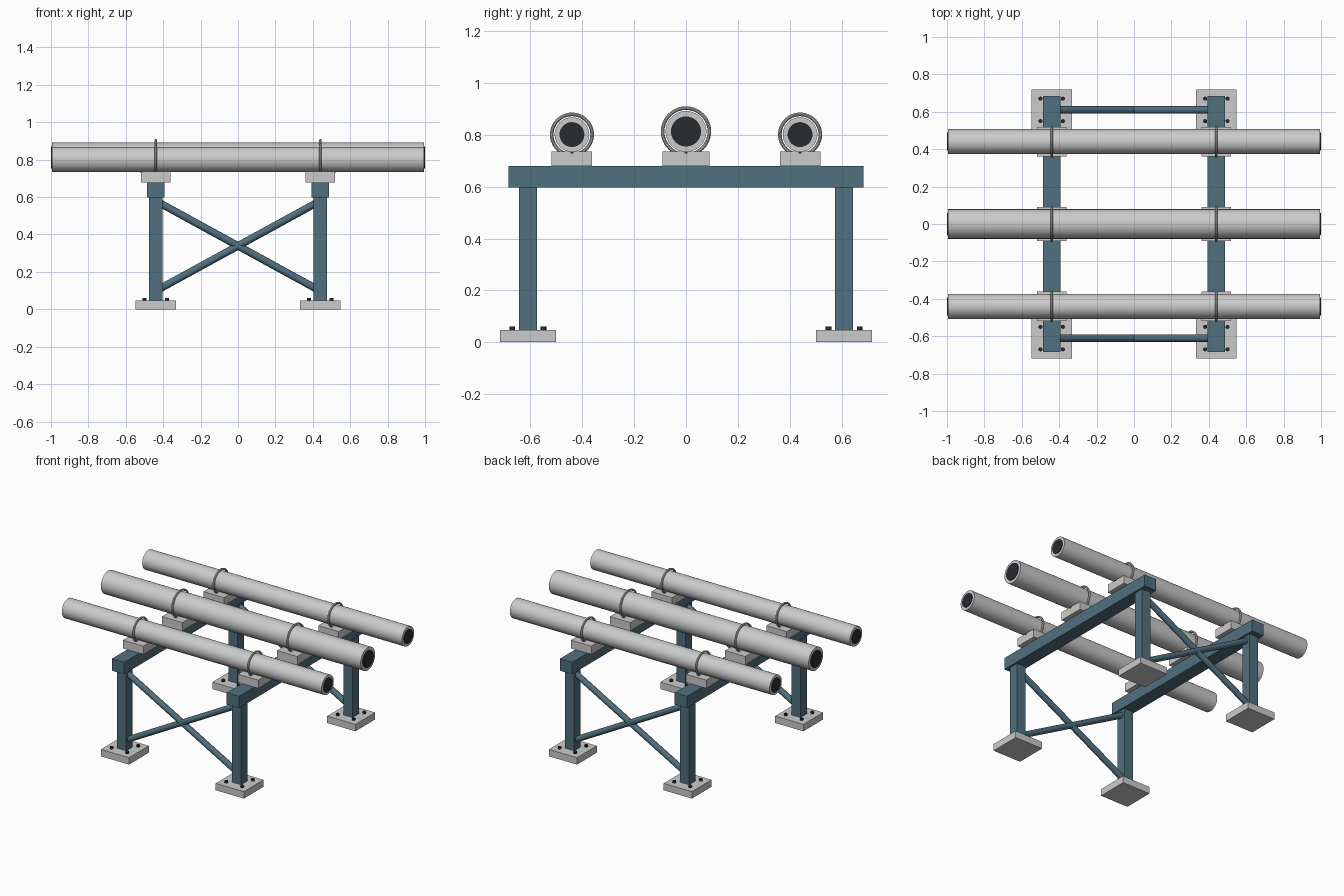
import bpy
from math import radians
from mathutils import Vector

if "Cube" in bpy.data.objects:
    bpy.data.objects.remove(bpy.data.objects["Cube"])


def material(name, rgb):
    m = bpy.data.materials.new(name)
    m.diffuse_color = (*rgb, 1)
    m.use_nodes = True
    m.node_tree.nodes["Principled BSDF"].inputs["Base Color"].default_value = m.diffuse_color
    return m


steel = material("blue_steel", (0.08, 0.16, 0.21))
dark = material("dark_metal", (0.02, 0.025, 0.03))


def finish(name, mat, smooth=False):
    ob = bpy.context.object
    ob.name = name
    if mat:
        ob.data.materials.append(mat)
    if smooth:
        bpy.ops.object.shade_smooth_by_angle(angle=radians(35))
    return ob


def box(name, lo, hi, mat=None):
    lo, hi = Vector(lo), Vector(hi)
    bpy.ops.mesh.primitive_cube_add(size=1, location=(lo + hi) / 2)
    bpy.context.object.scale = hi - lo
    bpy.ops.object.transform_apply(location=False, rotation=False, scale=True)
    return finish(name, mat)


def rod(name, a, b, r, mat=None, sides=32):
    a, b = Vector(a), Vector(b)
    bpy.ops.mesh.primitive_cylinder_add(
        vertices=sides, radius=r, depth=(b - a).length, location=(a + b) / 2,
        rotation=(b - a).to_track_quat('Z', 'Y').to_euler())
    return finish(name, mat, True)


FX, FY = 0.44, 0.61            # leg positions
BEAM_BOTTOM, BEAM_TOP = 0.597, 0.679
SADDLE_TOP = 0.736

# Two frames: feet, posts and cross beam
for sx in (-1, 1):
    x = sx * FX
    for sy in (-1, 1):
        y = sy * FY
        box("foot_plate", (x - .108, y - .108, 0), (x + .108, y + .108, .048))
        box("post", (x - .035, y - .035, 0), (x + .035, y + .035, BEAM_BOTTOM), steel)
        for bx in (-.06, .06):
            for by in (-.06, .06):
                rod("anchor_bolt", (x + bx, y + by, .04), (x + bx, y + by, .061),
                    .011, dark, 12)
    box("cross_beam", (x - .047, -.685, BEAM_BOTTOM), (x + .047, .685, BEAM_TOP), steel)

# Crossed braces on the front and back
for y in (-FY, FY):
    for s in (-1, 1):
        rod("diagonal_brace", (-s * FX, y, .58), (s * FX, y, .098), .02, steel, 16)

# Pipes with end bores, saddles, ring clamps and saddle bolts
for y, r, bore, ring, half in ((-.44, .067, .048, .078, .078),
                               (0, .079, .058, .09, .091),
                               (.44, .067, .048, .078, .078)):
    z = SADDLE_TOP + r - .002
    rod("pipe", (-.995, y, z), (.995, y, z), r)
    for sx in (-1, 1):
        rod("pipe_bore", (sx * .97, y, z), (sx, y, z), bore, dark)
        x = sx * FX
        box("saddle", (x - .078, y - half, BEAM_TOP), (x + .078, y + half, SADDLE_TOP))
        bpy.ops.mesh.primitive_torus_add(
            major_radius=ring, minor_radius=.007, major_segments=40, minor_segments=10,
            location=(x, y, z), rotation=(0, radians(90), 0))
        finish("ring_clamp", None, True)
        for bx in (-.07, .07):
            rod("saddle_bolt", (x + bx, y, .728), (x + bx, y, .74), .01, dark, 12)
